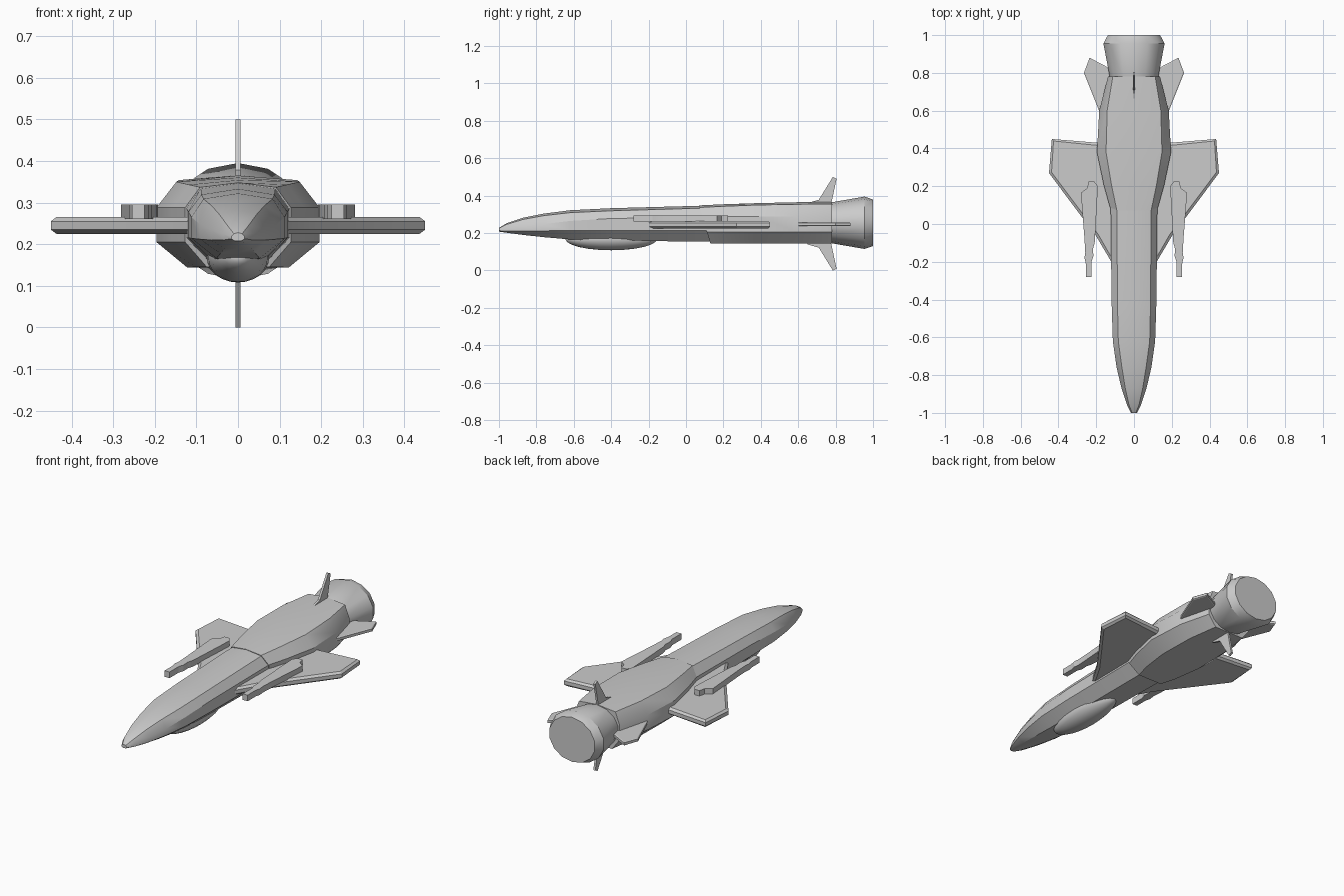
import bpy, bmesh, math
from mathutils import Vector

if "Cube" in bpy.data.objects:
    bpy.data.objects.remove(bpy.data.objects["Cube"])


def finish(name, bm, mirror=False, angle=30):
    bmesh.ops.recalc_face_normals(bm, faces=bm.faces)
    me = bpy.data.meshes.new(name)
    bm.to_mesh(me)
    bm.free()
    ob = bpy.data.objects.new(name, me)
    bpy.context.collection.objects.link(ob)
    if mirror:
        ob.modifiers.new("Mirror", 'MIRROR')
    bpy.ops.object.select_all(action='DESELECT')
    ob.select_set(True)
    bpy.context.view_layer.objects.active = ob
    bpy.ops.object.shade_smooth_by_angle(angle=math.radians(angle))
    return ob


def loft(name, rings, angle=30):
    """Skin closed rings of equal length and cap both ends."""
    bm = bmesh.new()
    vs = [[bm.verts.new(p) for p in r] for r in rings]
    n = len(rings[0])
    for a, b in zip(vs, vs[1:]):
        for i in range(n):
            bm.faces.new((a[i], a[(i + 1) % n], b[(i + 1) % n], b[i]))
    bm.faces.new(vs[0])
    bm.faces.new(vs[-1])
    return finish(name, bm, angle=angle)


def plate(name, outline, to3d, normal, thick, bevel=0, depth=0, mirror=False):
    """Flat slab from a 2D outline, optionally with chamfered rims."""
    bm = bmesh.new()
    off = Vector(normal) * thick / 2
    f = bm.faces.new([bm.verts.new(Vector(to3d(*p)) - off) for p in outline])
    ext = bmesh.ops.extrude_face_region(bm, geom=[f])
    bmesh.ops.translate(bm, vec=off * 2,
                        verts=[v for v in ext['geom'] if isinstance(v, bmesh.types.BMVert)])
    bmesh.ops.recalc_face_normals(bm, faces=bm.faces)
    if bevel:
        caps = [f for f in bm.faces if abs(f.normal.dot(Vector(normal))) > 0.9]
        bmesh.ops.inset_individual(bm, faces=caps, thickness=bevel, depth=depth)
    return finish(name, bm, mirror, angle=15)


def body_ring(y_top, y_bot, xt, xs, xb, zc, zt, zu, zl, zb):
    half = [(xt, zt), (xs, zu), (xs, zl), (xb, zb)]
    pts = [(0, zc)] + half + [(0, zb)] + [(-x, z) for x, z in reversed(half)]
    return [(x, y_bot + (y_top - y_bot) * (z - zb) / (zc - zb), z) for x, z in pts]


# Forward fuselage with pointed nose
loft("forward_fuselage", [body_ring(*s) for s in [
    (-1.0, -1.0, .010, .016, .008, .228, .225, .218, .213, .208),
    (-.96, -.96, .026, .036, .018, .252, .246, .225, .210, .202),
    (-.87, -.87, .046, .066, .032, .282, .273, .236, .210, .190),
    (-.76, -.76, .064, .092, .042, .304, .293, .248, .212, .178),
    (-.62, -.62, .083, .112, .052, .322, .309, .265, .214, .166),
    (-.40, -.40, .088, .119, .060, .333, .319, .278, .215, .159),
    (.15, .15, .090, .124, .065, .348, .335, .286, .215, .154),
]])

# Wider rear fuselage with slanted front edge
loft("rear_fuselage", [body_ring(*s) for s in [
    (.07, .13, .091, .127, .075, .348, .337, .288, .205, .145),
    (.20, .22, .118, .160, .100, .354, .343, .288, .205, .145),
    (.38, .38, .148, .196, .122, .360, .350, .288, .205, .144),
    (.60, .60, .142, .184, .118, .365, .354, .288, .205, .144),
    (.78, .78, .112, .138, .092, .366, .355, .288, .205, .144),
]])

# Flared engine nozzle
loft("engine_nozzle", [
    [(rx * math.cos(a), y, .255 + rz * math.sin(a))
     for a in [math.tau * i / 14 + math.pi / 2 for i in range(14)]]
    for y, rx, rz in [(.77, .130, .108), (.955, .166, .140), (1.0, .142, .124)]])

# Rounded intake bulge under the nose
bm = bmesh.new()
bmesh.ops.create_uvsphere(bm, u_segments=20, v_segments=12, radius=1)
bmesh.ops.scale(bm, vec=(.075, .245, .060), verts=bm.verts)
bmesh.ops.translate(bm, vec=(0, -.40, .168), verts=bm.verts)
finish("belly_bulge", bm, angle=60)

# Main wings and horizontal tail fins
UP, SIDE = (0, 0, 1), (1, 0, 0)
plate("wing", [(.09, .43), (.19, .43), (.435, .45), (.45, .27), (.20, -.065), (.12, -.20), (.09, -.20)],
      lambda x, y: (x, y, .245), UP, .020, .014, .010, True)
plate("side_tail_fin", [(.09, .82), (.14, .83), (.235, .88), (.265, .80), (.185, .60), (.09, .60)],
      lambda x, y: (x, y, .247), UP, .014, .006, .003, True)

# Vertical tail fins, above and below
for name, s in (("upper_tail_fin", 1), ("lower_tail_fin", -1)):
    plate(name, [(.65, .08), (.65, .111), (.71, .128), (.785, .25), (.805, .24), (.775, .10), (.775, .08)],
          lambda y, h: (0, y, .25 + s * h), SIDE, .012)

# Guns lying on the wings: body and thin barrel
plate("wing_gun", [(.195, .13), (.192, .20), (.210, .225), (.240, .225), (.248, .19), (.281, .165),
                   (.262, -.08), (.258, -.15), (.262, -.18), (.255, -.21), (.255, -.28), (.225, -.28),
                   (.225, -.20), (.215, -.17), (.217, -.13), (.208, -.10)],
      lambda x, y: (x, y, .278), UP, .034, mirror=True)
